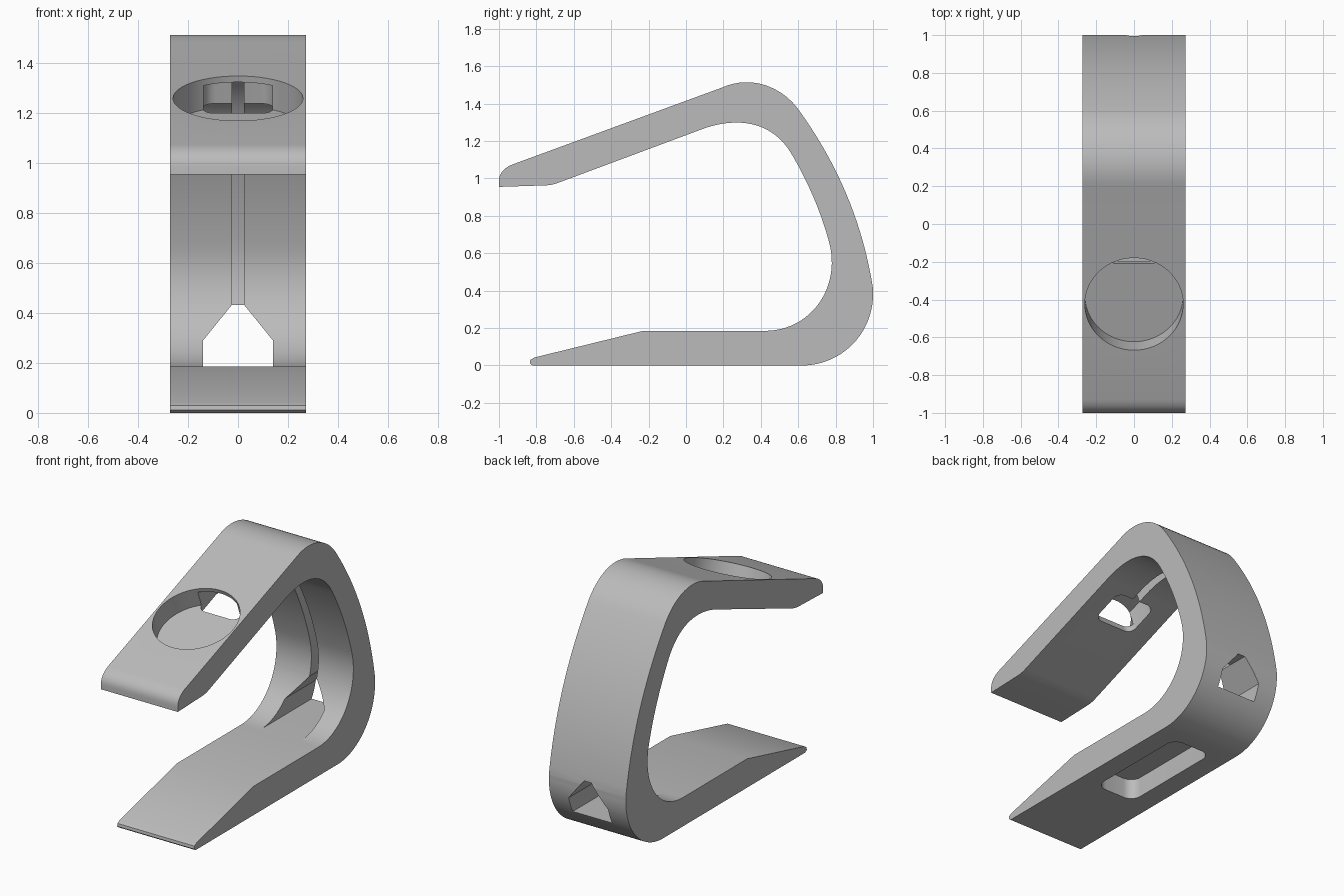
import bpy, bmesh, math
from mathutils import Matrix, Vector

if "Cube" in bpy.data.objects:
    bpy.data.objects.remove(bpy.data.objects["Cube"])

HALF_W = 0.273
TILT = math.radians(20.2)

grey = bpy.data.materials.new("mid_grey")
grey.diffuse_color = (0.5, 0.5, 0.5, 1)
grey.use_nodes = True
grey.node_tree.nodes["Principled BSDF"].inputs["Base Color"].default_value = grey.diffuse_color


def curve(*ctrl, n=16):
    """Sample a Bezier curve of any degree."""
    out = []
    for i in range(n + 1):
        pts, t = [Vector(c) for c in ctrl], i / n
        while len(pts) > 1:
            pts = [a.lerp(b, t) for a, b in zip(pts, pts[1:])]
        out.append(pts[0])
    return out


def arc(cx, cy, r, a0, a1, n):
    return [Vector((cx + r * math.cos(math.radians(a0 + (a1 - a0) * i / n)),
                    cy + r * math.sin(math.radians(a0 + (a1 - a0) * i / n))))
            for i in range(n + 1)]


def rounded_rect(w, h, r, cy=0):
    pts = []
    for k, (sx, sy) in enumerate([(1, 1), (-1, 1), (-1, -1), (1, -1)]):
        pts += arc(sx * (w / 2 - r), cy + sy * (h / 2 - r), r, 90 * k, 90 * k + 90, 8)
    return pts


def prism(name, outline, low, high, matrix):
    """Extrude a closed outline along its local z axis."""
    clean = [p for i, p in enumerate(outline)
             if (Vector(p) - Vector(outline[i - 1])).length > 1e-5]
    bm = bmesh.new()
    face = bm.faces.new([bm.verts.new((p[0], p[1], low)) for p in clean])
    ext = bmesh.ops.extrude_face_region(bm, geom=[face])
    verts = [g for g in ext["geom"] if isinstance(g, bmesh.types.BMVert)]
    bmesh.ops.translate(bm, verts=verts, vec=(0, 0, high - low))
    bm.transform(matrix)
    bmesh.ops.recalc_face_normals(bm, faces=bm.faces)
    mesh = bpy.data.meshes.new(name)
    bm.to_mesh(mesh)
    bm.free()
    obj = bpy.data.objects.new(name, mesh)
    bpy.context.collection.objects.link(obj)
    mesh.materials.append(grey)
    return obj


# Local frames: side profile, rear opening, tilted arm surface
SIDE = Matrix(((0, 0, 1, 0), (1, 0, 0, 0), (0, 1, 0, 0), (0, 0, 0, 1)))
REAR = Matrix.Rotation(math.pi / 2, 4, 'X')
ARM = Matrix.Translation((0, -0.424, 1.26)) @ Matrix.Rotation(TILT, 4, 'X')

# Stand body: one bent strip
outer = ([Vector((-0.82, 0))]
         + arc(0.62, 0.38, 0.38, -90, 3, 24)
         + curve((1.0, 0.41), (0.92, 0.93), (0.60, 1.37), n=20)
         + curve((0.60, 1.37), (0.52, 1.48), (0.36, 1.56), (0.19, 1.485))
         + curve((-0.93, 1.074), (-1.0, 1.045), (-1.0, 0.985), n=8)
         + [Vector((-1.0, 0.955))]
         + curve((-0.75, 0.963), (-0.715, 0.964), (-0.68, 0.978), n=5))
inner = (curve((0.09, 1.265), (0.27, 1.33), (0.46, 1.31), (0.565, 1.13), n=20)
         + curve((0.565, 1.13), (0.70, 0.90), (0.765, 0.66))[1:]
         + curve((0.765, 0.66), (0.83, 0.42), (0.67, 0.185), (0.42, 0.185), n=24)[1:])
tip = [Vector((-0.23, 0.185)), Vector((-0.81, 0.043)),
       Vector((-0.832, 0.03)), Vector((-0.835, 0.012))]
stand = prism("charging_stand", outer + inner + tip, -HALF_W, HALF_W, SIDE)

# Cable groove following the inner face down to the rear opening
path = [Vector((-0.08, 1.202))] + [p for p in inner if p.y > 0.41]
deep, shallow = [], []
for i, p in enumerate(path):
    t = (path[min(i + 1, len(path) - 1)] - path[max(i - 1, 0)]).normalized()
    side = Vector((-t.y, t.x))
    deep.append(p + side * 0.1)
    shallow.append(p - side * 0.03)

cutters = [
    # Round pocket in the arm
    prism("disc_pocket", arc(0, 0, 0.26, 0, 358.125, 191)[::2], -0.13, 0.1, ARM),
    # Slot from the pocket edge through the underside
    prism("plug_slot", rounded_rect(0.28, 0.23, 0.05, 0.295), -0.3, -0.027, ARM),
    prism("cable_groove", deep + shallow[::-1], -0.025, 0.025, SIDE),
    # House-shaped opening through the rear wall
    prism("rear_opening", [(-0.14, 0.186), (0.14, 0.186), (0.14, 0.29), (0.025, 0.432),
                           (-0.025, 0.432), (-0.14, 0.29)], -1.2, -0.40, REAR),
    # Recess under the base
    prism("base_recess", rounded_rect(0.28, 0.72, 0.07, 0.18), -0.1, 0.13,
          Matrix.Identity(4)),
]

bpy.context.view_layer.objects.active = stand
for c in cutters:
    mod = stand.modifiers.new(c.name, 'BOOLEAN')
    mod.operation = 'DIFFERENCE'
    mod.solver = 'EXACT'
    mod.object = c
    c.hide_render = True
    bpy.ops.object.modifier_apply(modifier=mod.name)
for c in cutters:
    bpy.data.objects.remove(c)

# Smooth bends, crisp edges
bpy.ops.object.select_all(action='DESELECT')
stand.select_set(True)
bpy.ops.object.shade_smooth_by_angle(angle=math.radians(25))
